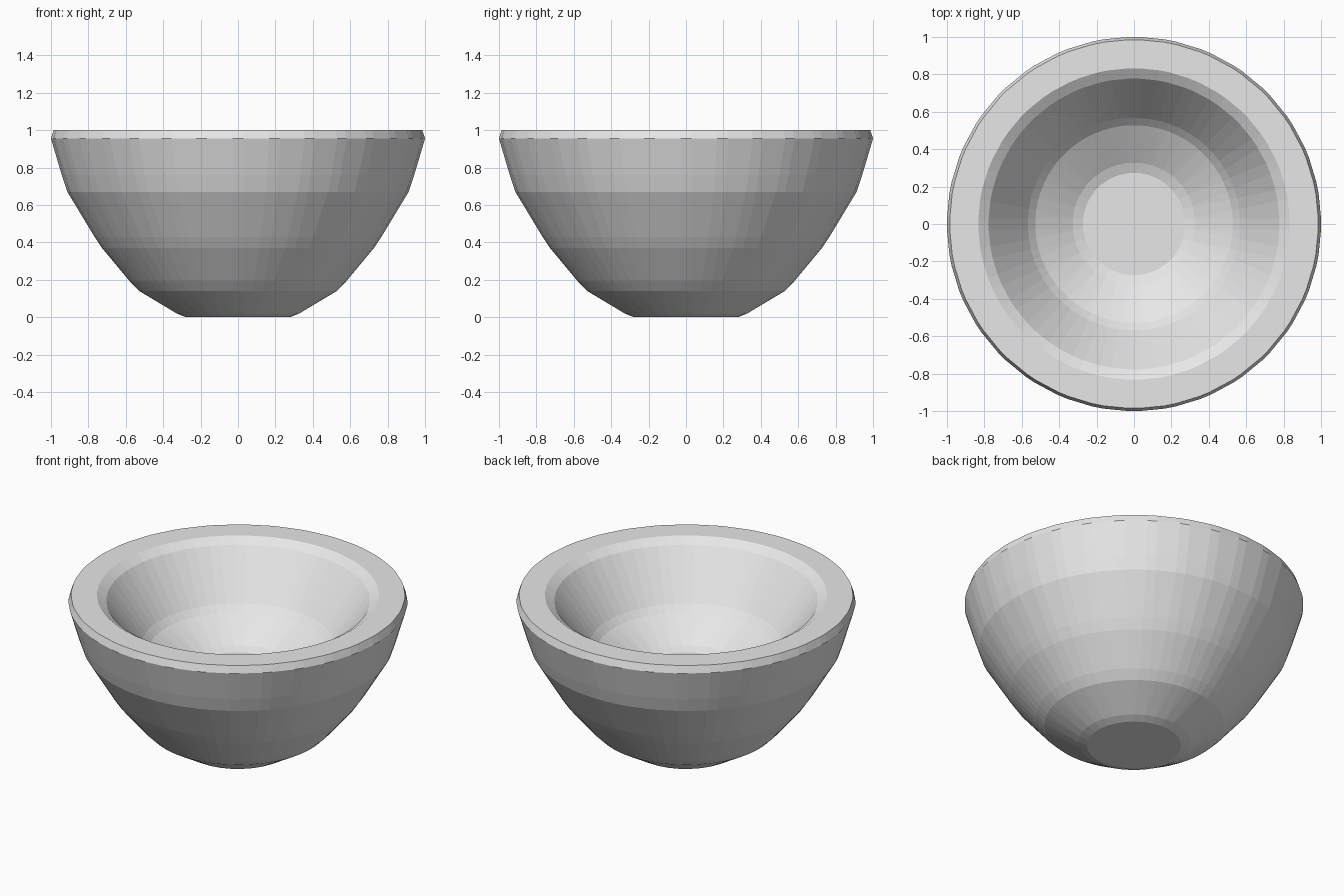
import bpy
import bmesh
from math import cos, sin, pi
from mathutils import Vector

cube = bpy.data.objects.get("Cube")
if cube:
    bpy.data.objects.remove(cube)

SIDES = 32
CHAMFER = 0.03

# Wall section as (radius, height): underside, outer wall, rim, inner wall, floor
SECTION = [
    (0.28, 0.0), (0.33, 0.02), (0.53, 0.14), (0.58, 0.19),
    (0.73, 0.37), (0.77, 0.43), (0.915, 0.67), (0.945, 0.76),
    (1.003, 0.955), (0.988, 1.0),
    (0.835, 1.0), (0.78, 0.965), (0.57, 0.68), (0.53, 0.64),
    (0.33, 0.52), (0.275, 0.5),
]


def make_material(name, value):
    mat = bpy.data.materials.new(name)
    mat.use_nodes = True
    colour = (value, value, value, 1.0)
    mat.diffuse_color = colour
    mat.node_tree.nodes["Principled BSDF"].inputs["Base Color"].default_value = colour
    return mat


def corner(radius, height, k):
    a = 2 * pi * k / SIDES
    return Vector((radius * cos(a), radius * sin(a), height))


def make_ring(bm, radius, height):
    """Polygon ring with each corner chamfered along its two sides."""
    verts = []
    for k in range(SIDES):
        a, b = corner(radius, height, k), corner(radius, height, k + 1)
        t = min(0.5, CHAMFER / (b - a).length)
        verts += [bm.verts.new(a.lerp(b, t)), bm.verts.new(b.lerp(a, t))]
    return verts


# Bowl: rings bridged along the section, closed below and at the floor
bm = bmesh.new()
rings = [make_ring(bm, r, z) for r, z in SECTION]
for low, high in zip(rings, rings[1:]):
    for i in range(len(low)):
        j = (i + 1) % len(low)
        bm.faces.new((low[i], low[j], high[j], high[i]))
bm.faces.new(rings[0][::-1])
bm.faces.new(rings[-1])
bmesh.ops.remove_doubles(bm, verts=bm.verts, dist=0.0005)
bmesh.ops.recalc_face_normals(bm, faces=bm.faces)

mesh = bpy.data.meshes.new("bowl")
bm.to_mesh(mesh)
bm.free()
mesh.materials.append(make_material("light grey", 0.8))
bowl = bpy.data.objects.new("bowl", mesh)
bpy.context.collection.objects.link(bowl)
